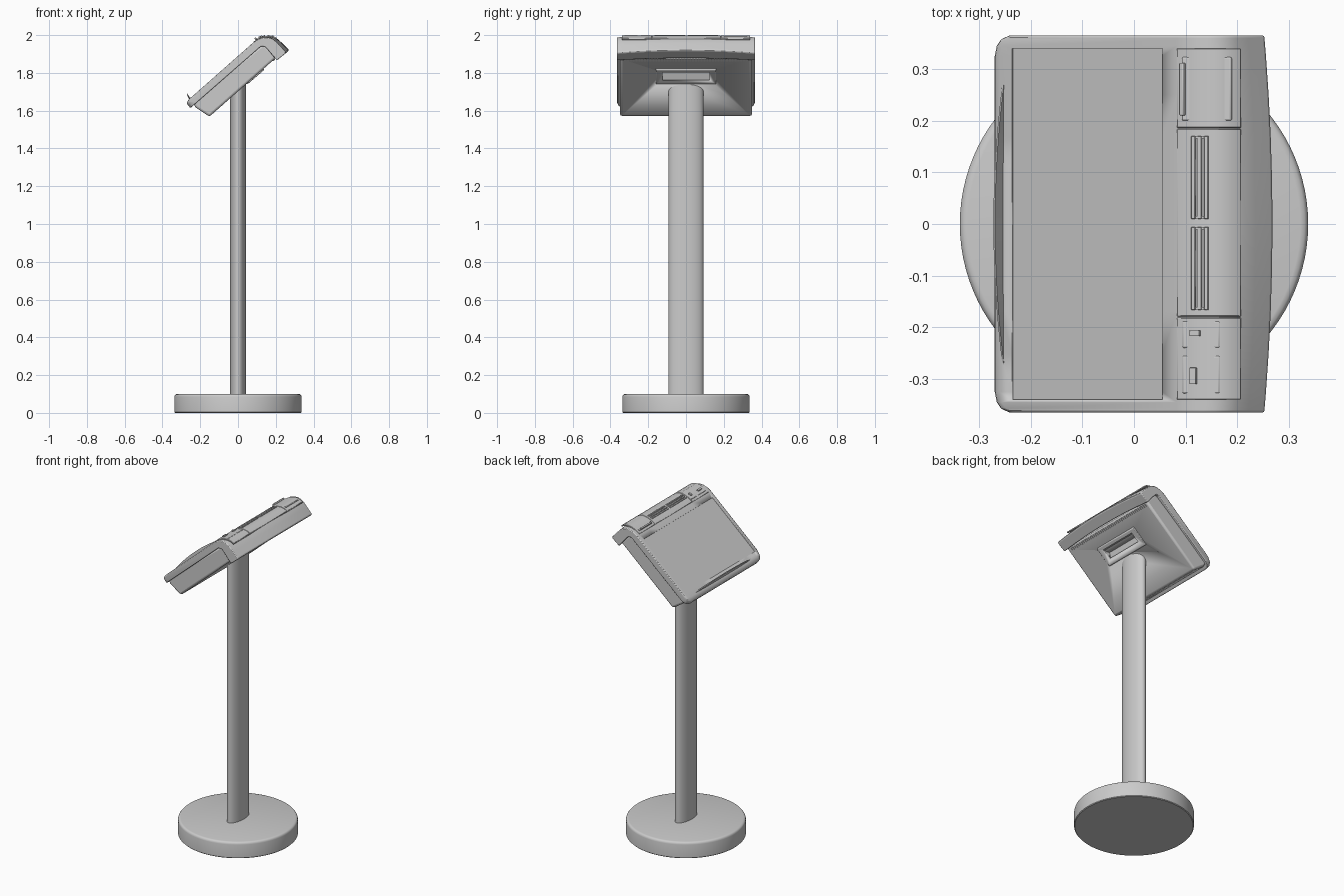
import bpy, bmesh, math

if "Cube" in bpy.data.objects:
    bpy.data.objects.remove(bpy.data.objects["Cube"])

T = math.radians(41.5)
C, S = math.cos(T), math.sin(T)
TOP = [(-.26, 1.660), (.083, 1.963), (.11, 1.981), (.14, 1.992), (.165, 1.995),
       (.19, 1.990), (.21, 1.979), (.235, 1.957), (.268, 1.925)]


def uh(u, h):
    """Head frame: u runs up the slope, h is along its normal."""
    return (-.272 + C * u - S * h, 1.635 + S * u + C * h)


def top(x):
    """Height of the head's upper surface at x."""
    for (a, za), (b, zb) in zip(TOP, TOP[1:]):
        if x <= b:
            return za + (zb - za) * (x - a) / (b - a)
    return TOP[-1][1]


def finish(name, bm, bevel=0, segs=2, cutters=()):
    bmesh.ops.recalc_face_normals(bm, faces=bm.faces)
    me = bpy.data.meshes.new(name)
    bm.to_mesh(me)
    bm.free()
    me.polygons.foreach_set("use_smooth", [True] * len(me.polygons))
    me.set_sharp_from_angle(angle=math.radians(32))
    ob = bpy.data.objects.new(name, me)
    bpy.context.collection.objects.link(ob)
    if bevel:
        m = ob.modifiers.new("bevel", 'BEVEL')
        m.width, m.segments, m.limit_method = bevel, segs, 'ANGLE'
        m.angle_limit = math.radians(40)
    for c in cutters:
        m = ob.modifiers.new("cut", 'BOOLEAN')
        m.operation, m.object, m.solver = 'DIFFERENCE', c, 'EXACT'
        c.hide_render = True
        c.display_type = 'WIRE'
    return ob


def loft(name, rings, **kw):
    bm = bmesh.new()
    rs = [[bm.verts.new(p) for p in r] for r in rings]
    n = len(rs[0])
    for a, b in zip(rs, rs[1:]):
        for i in range(n):
            bm.faces.new((a[i], a[(i + 1) % n], b[(i + 1) % n], b[i]))
    bm.faces.new(rs[0])
    bm.faces.new(rs[-1][::-1])
    return finish(name, bm, **kw)


def prism(name, profile, y0, y1, **kw):
    return loft(name, [[(x, y, z) for x, z in profile] for y in (y0, y1)], **kw)


def plate(name, x0, x1, y0, y1, h0, h1, **kw):
    """Box lying on the upper surface between two x positions."""
    z0, z1 = top(x0), top(x1)
    d = math.hypot(x1 - x0, z1 - z0)
    nx, nz = -(z1 - z0) / d, (x1 - x0) / d
    prof = [(x + nx * h, z + nz * h) for x, z, h in
            ((x0, z0, h0), (x1, z1, h0), (x1, z1, h1), (x0, z0, h1))]
    return prism(name, prof, y0, y1, **kw)


# Base disc with rounded rim
def disc(r, z, n=96):
    return [(r * math.cos(i * math.tau / n), r * math.sin(i * math.tau / n), z) for i in range(n)]


loft("base", [disc(.333, 0), disc(.337, .004), disc(.337, .085), disc(.335, .093),
              disc(.330, .098), disc(.322, .1)])

# Oval column
loft("column", [[(.042 * math.cos(i * math.tau / 64), .092 * math.sin(i * math.tau / 64), z)
                 for i in range(64)] for z in (.09, 1.77)])

# Upper shell: sloped slab that hooks down over the back edge
shell_profile = [(-.252, 1.614), (-.270, 1.635), (-.268, 1.650)] + TOP + \
    [(.268, 1.917), (.218, 1.877), (.160, 1.935), (.148, 1.944), (.125, 1.944)]


def shell_point(x, y, z):
    d = -.016 * (y / .365) ** 2 * min(1, max(0, (x - .083) / .17))
    if x < -.2:
        r = .04
        e = max(0, abs(y) - (.365 - r))
        d += C * (r - math.sqrt(max(0, r * r - e * e)))
    return (x + d, y, z + d * S / C)


ys = [.365, .357, .345, .325, .25, .17, .085]
ys = [-y for y in ys] + [0] + ys[::-1]
screen_cut = plate("screen_cutter", -.236, .055, -.34, .34, -.003, .05)
loft("upper_shell", [[shell_point(x, y, z) for x, z in shell_profile] for y in ys],
     bevel=.004, cutters=[screen_cut])

# Lower body with a pocket in its underside
pocket = prism("pocket_cutter", [(.062, 1.762), (.075, 1.802), (.16, 1.802), (.16, 1.762)],
               -.125, .125)
prism("lower_body", [uh(.03, -.01), uh(.024, -.045), uh(.046, -.13), uh(.518, -.13), uh(.518, -.03)],
      -.349, .349, bevel=.012, segs=3, cutters=[pocket])
prism("pocket_frame", [uh(.30, -.12), uh(.31, -.135), uh(.425, -.137), uh(.437, -.12)],
      -.16, .16, bevel=.003, cutters=[pocket])

# Vent ribs under the hook
bm = bmesh.new()
for i in range(44):
    y = -.322 + i * .644 / 43
    prof = [uh(.492, -.126), uh(.492, -.134), uh(.508, -.134), uh(.508, -.126)]
    a, b = [[bm.verts.new((x, y + s, z)) for x, z in prof] for s in (-.005, .005)]
    for k in range(4):
        bm.faces.new((a[k], a[(k + 1) % 4], b[(k + 1) % 4], b[k]))
    bm.faces.new(a)
    bm.faces.new(b[::-1])
finish("vent_ribs", bm)

# Curved document lip along the low edge
rings = []
for i in range(25):
    y = -.277 + .554 * i / 24
    k = .1 + .9 * (1 - (y / .277) ** 2)
    rings.append([(-.255, y, 1.655), (-.249, y, 1.660),
                  (-.249 - .020 * k, y, 1.664 + .026 * k), (-.252 - .020 * k, y, 1.660 + .026 * k)])
loft("document_lip", rings)

# Device strip following the arched top, in three sections
for name, y0, y1 in (("keypad_section", .186, .34), ("slot_section", -.179, .184),
                     ("reader_section", -.34, -.181)):
    xs = [.083, .11, .14, .165, .19, .207]
    prof = [(x, top(x) + .003) for x in xs] + [(x, top(x) - .006) for x in xs[::-1]]
    prism(name, prof, y0, y1, bevel=.0015, segs=1)

# Keypad box with a raised side bar
plate("keypad", .094, .19, .2, .323, -.002, .009, bevel=.003)
plate("keypad_bar", .095, .103, .21, .312, .005, .015, bevel=.002)

# Two card slots: raised frame rails with a recessed middle
for n, y0 in (("upper", .01), ("lower", -.166)):
    for j, x in enumerate((.113, .125, .137)):
        plate(f"{n}_slot_rail_{j}", x, x + .008, y0, y0 + .16, -.002, .008, bevel=.001, segs=1)
    for j, y in enumerate((y0, y0 + .155)):
        plate(f"{n}_slot_end_{j}", .113, .145, y, y + .005, -.002, .007)

# Small readers, each with a button
for n, y0, y1, b0, b1 in (("small", -.24, -.188, -.217, -.206), ("large", -.328, -.255, -.31, -.278)):
    plate(n + "_reader", .095, .167, y0, y1, -.002, .006, bevel=.003)
    plate(n + "_reader_button", .111, .13 if n == "small" else .123, b0, b1, .003, .011, bevel=.001)
